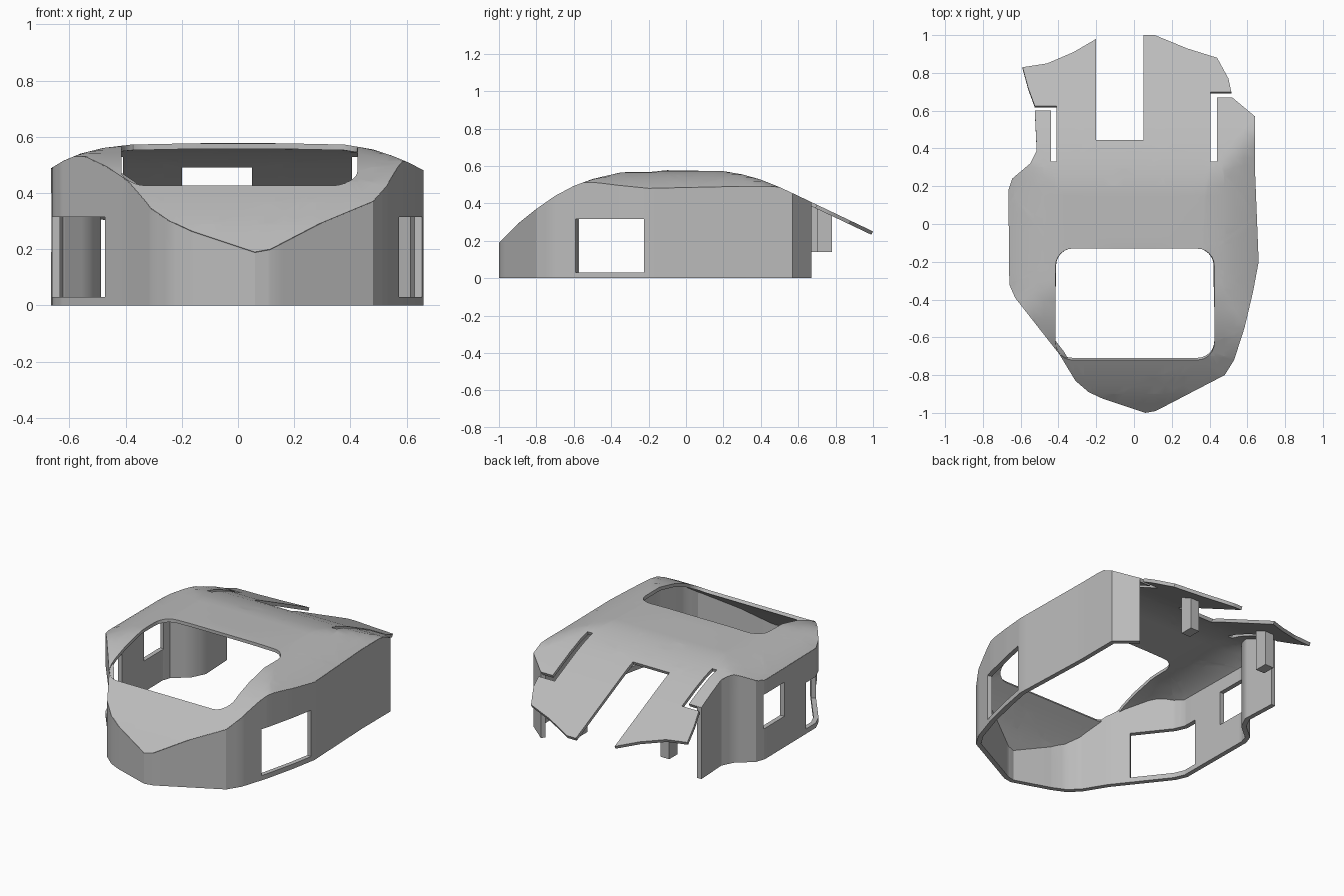
import bpy, bmesh, math
from mathutils import Vector

cube = bpy.data.objects.get("Cube")
if cube:
    bpy.data.objects.remove(cube)

grey = bpy.data.materials.new("plain grey")
grey.use_nodes = True
color = (0.5, 0.5, 0.5, 1)
grey.diffuse_color = color
grey.node_tree.nodes["Principled BSDF"].inputs["Base Color"].default_value = color

# Roof height: a lengthwise profile intersected with a crosswise profile
LENGTH = [(-1, .19), (-.9, .29), (-.8, .37), (-.7, .44), (-.6, .493), (-.5, .53), (-.35, .565),
          (-.1, .577), (.2, .572), (.3, .555), (.4, .527), (.5, .487), (.6, .44), (1, .25)]
WIDTH = [(-.67, .485), (-.62, .515), (-.56, .54), (-.48, .56), (-.38, .572), (0, .58),
         (.38, .572), (.48, .555), (.55, .532), (.61, .507), (.67, .475)]


def sample(profile, t):
    for (a, za), (b, zb) in zip(profile, profile[1:]):
        if t <= b:
            return za + (zb - za) * (t - a) / (b - a)
    return profile[-1][1]


def height(x, y):
    return min(sample(LENGTH, y), sample(WIDTH, x))


# Plan outline of the wall, from the right rear round the front to the left rear
WALL = [(-.525, .6), (-.515, .39), (-.55, .32), (-.645, .24), (-.665, .18), (-.66, -.32),
        (-.63, -.39), (-.395, -.69), (-.31, -.83), (-.24, -.89), (-.165, -.925), (0, -.98),
        (.06, -1), (.115, -.99), (.48, -.8), (.53, -.72), (.585, -.55), (.63, -.36),
        (.66, -.2), (.65, .05), (.64, .3), (.64, .57), (.52, .67)]
# Rear roof edge with slots, notch and flaps
REAR = [(.44, .67), (.44, .33), (.405, .33), (.405, .7), (.515, .7), (.5, .77), (.44, .88),
        (.28, .93), (.11, 1), (.05, 1), (.05, .445), (-.2, .445), (-.2, .98), (-.32, .91),
        (-.46, .85), (-.59, .83), (-.56, .72), (-.525, .625), (-.41, .625), (-.41, .33),
        (-.44, .33), (-.44, .6)]


def cut(bm, co, no):
    geom = bm.verts[:] + bm.edges[:] + bm.faces[:]
    bmesh.ops.bisect_plane(bm, geom=geom, dist=1e-5, plane_co=co, plane_no=no)


def slice_grid(bm):
    for i in range(-19, 20):
        cut(bm, (0, i * .05, 0), (0, 1, 0))
    for i in range(-12, 13):
        cut(bm, (i * .053, 0, 0), (1, 0, 0))


def finish(name, bm, thickness=0):
    mesh = bpy.data.meshes.new(name)
    bm.to_mesh(mesh)
    bm.free()
    mesh.materials.append(grey)
    obj = bpy.data.objects.new(name, mesh)
    bpy.context.collection.objects.link(obj)
    if thickness:
        mod = obj.modifiers.new("thickness", 'SOLIDIFY')
        mod.thickness = thickness
        mod.offset = -1
        bpy.ops.object.select_all(action='DESELECT')
        obj.select_set(True)
        bpy.context.view_layer.objects.active = obj
        bpy.ops.object.modifier_apply(modifier=mod.name)
        bpy.ops.object.shade_smooth_by_angle(angle=math.radians(28))
    return obj


# Roof panel with its rounded opening
def rounded_opening(x0, x1, y0, y1, r):
    pts = []
    corners = [(x1 - r, y1 - r), (x0 + r, y1 - r), (x0 + r, y0 + r), (x1 - r, y0 + r)]
    for q, (cx, cy) in enumerate(corners):
        for k in range(7):
            a = math.pi / 2 * (q + k / 6)
            pts.append((cx + r * math.cos(a), cy + r * math.sin(a)))
    return pts


bm = bmesh.new()
for loop in (WALL + REAR, rounded_opening(-.415, .425, -.72, -.13, .09)):
    vs = [bm.verts.new((x, y, 0)) for x, y in loop]
    for a, b in zip(vs, vs[1:] + vs[:1]):
        bm.edges.new((a, b))
bmesh.ops.triangle_fill(bm, edges=bm.edges[:], use_beauty=True, normal=(0, 0, 1))
slice_grid(bm)
for v in bm.verts:
    v.co.z = height(v.co.x, v.co.y)
for f in bm.faces:
    f.normal_update()
    if f.normal.z < 0:
        f.normal_flip()
finish("roof_panel", bm, .02)

# Side wall following the roof edge
bm = bmesh.new()
low = [bm.verts.new((x, y, 0)) for x, y in WALL]
top = [bm.verts.new((x, y, 1)) for x, y in WALL]
for i in range(len(WALL) - 1):
    bm.faces.new((low[i], low[i + 1], top[i + 1], top[i]))
slice_grid(bm)
for v in bm.verts:
    if v.co.z > .5:
        v.co.z = height(v.co.x, v.co.y) - .002

# Window openings: (x range, y range, z range)
WINDOWS = [((-1, 1), (-.59, -.225), (.03, .315)),
           ((-1, 0), (-.01, .19), (.19, .4))]
for xs, ys, zs in WINDOWS:
    for y in ys:
        cut(bm, (0, y, 0), (0, 1, 0))
    for z in zs:
        cut(bm, (0, 0, z), (0, 0, 1))
    doomed = []
    for f in bm.faces:
        c = f.calc_center_median()
        if all(lo < t < hi for t, (lo, hi) in zip(c, (xs, ys, zs))):
            doomed.append(f)
    bmesh.ops.delete(bm, geom=doomed, context='FACES')
finish("side_wall", bm, .028)

# Square posts hanging from the rear flaps
for name, x, y in (("left_post", .21, .74), ("right_post", -.37, .695)):
    bm = bmesh.new()
    bmesh.ops.create_cube(bm, size=1)
    for v in bm.verts:
        px, py = x + v.co.x * .06, y + v.co.y * .08
        v.co = Vector((px, py, .14 if v.co.z < 0 else height(px, py) - .01))
    finish(name, bm)
